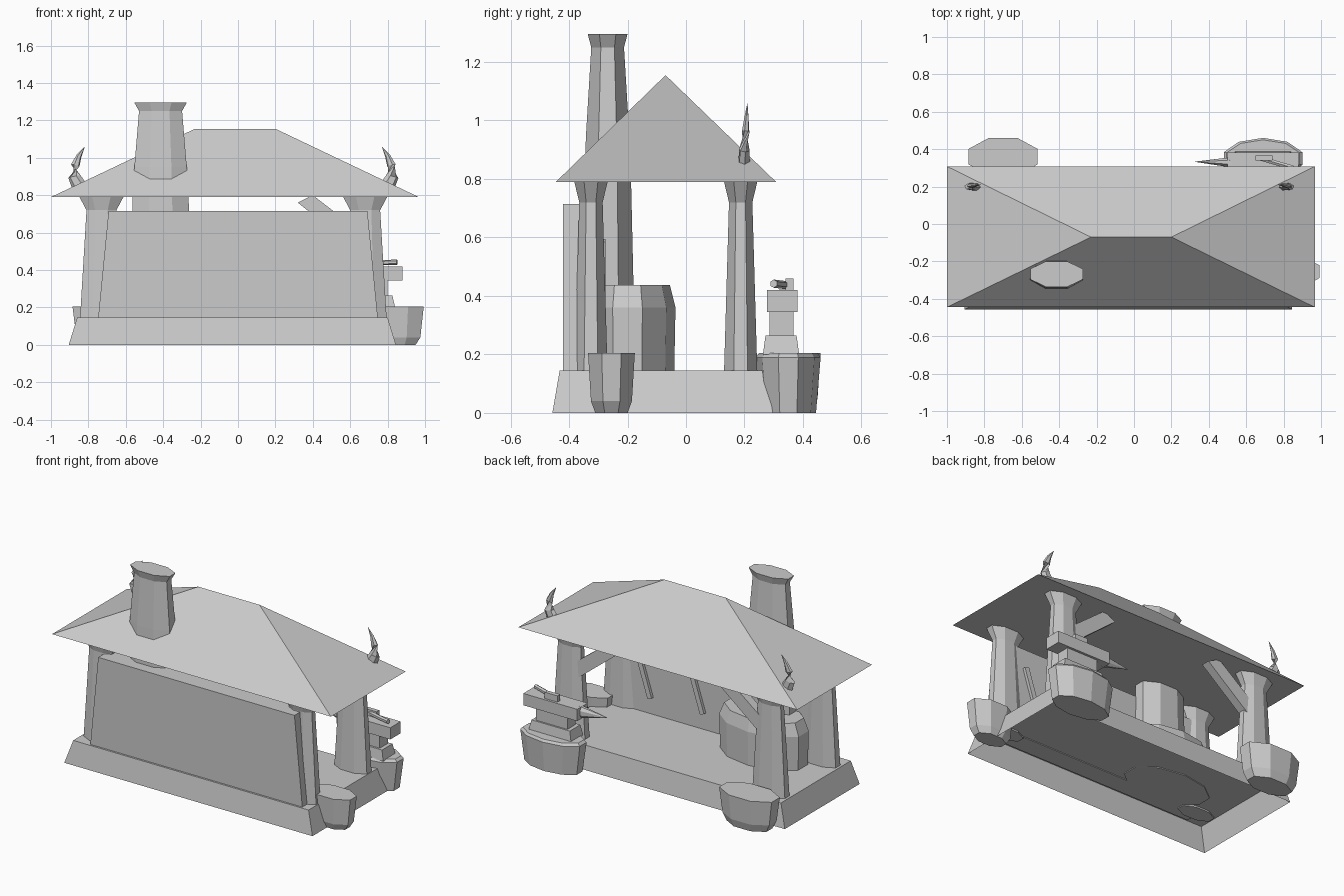
import bpy, bmesh, math
from mathutils import Vector

cube = bpy.data.objects.get("Cube")
if cube:
    bpy.data.objects.remove(cube, do_unlink=True)

grey = bpy.data.materials.new("stone_grey")
grey.use_nodes = True
COLOUR = (0.6, 0.6, 0.6, 1)
grey.diffuse_color = COLOUR
grey.node_tree.nodes["Principled BSDF"].inputs["Base Color"].default_value = COLOUR

MID = -0.025  # mirror line of the building


def finish(name, bm):
    bmesh.ops.recalc_face_normals(bm, faces=bm.faces)
    mesh = bpy.data.meshes.new(name)
    bm.to_mesh(mesh)
    bm.free()
    mesh.materials.append(grey)
    obj = bpy.data.objects.new(name, mesh)
    bpy.context.scene.collection.objects.link(obj)
    return obj


def skin(name, rings, bottom=True):
    """Join rings of points into a capped body."""
    bm = bmesh.new()
    loops = [[bm.verts.new(p) for p in ring] for ring in rings]
    n = len(loops[0])
    for a, b in zip(loops, loops[1:]):
        for i in range(n):
            j = (i + 1) % n
            bm.faces.new((a[i], a[j], b[j], b[i]))
    bm.faces.new(loops[-1])
    if bottom:
        bm.faces.new(loops[0])
    return finish(name, bm)


def loft(name, x, y, levels, sides=8, bottom=True):
    """Upright body; each level is height, half width, half depth."""
    k = 1 / math.cos(math.pi / sides)
    angles = [(i + 0.5) * math.tau / sides for i in range(sides)]
    rings = [[(x + rx * k * math.cos(a), y + ry * k * math.sin(a), z) for a in angles]
             for z, rx, ry in levels]
    return skin(name, rings, bottom)


def tube(name, points, radii, sides=6, flat=1.0):
    """Tapering body along a path, squashed in y by flat."""
    pts = [Vector(p) for p in points]
    rings = []
    for i, (p, r) in enumerate(zip(pts, radii)):
        d = pts[min(i + 1, len(pts) - 1)] - pts[max(i - 1, 0)]
        q = d.to_track_quat('Z', 'Y')
        ring = []
        for s in range(sides):
            a = (s + 0.5) * math.tau / sides
            o = q @ Vector((r * math.cos(a), r * math.sin(a), 0))
            ring.append(p + Vector((o.x, o.y * flat, o.z)))
        rings.append(ring)
    return skin(name, rings)


def box(name, x0, x1, y0, y1, z0, z1):
    hx, hy = (x1 - x0) / 2, (y1 - y0) / 2
    return loft(name, (x0 + x1) / 2, (y0 + y1) / 2, [(z0, hx, hy), (z1, hx, hy)], 4)


# Plinth, open underneath
loft("plinth", -0.03, -0.08, [(0, 0.875, 0.377), (0.145, 0.83, 0.352)], 4, bottom=False)

# Hipped roof with flat underside
bm = bmesh.new()
eave = [bm.verts.new((x, y, 0.79)) for x, y in
        ((-1, -0.445), (0.967, -0.445), (0.967, 0.308), (-1, 0.308))]
left, right = [bm.verts.new((x, -0.07, 1.155)) for x in (-0.23, 0.2)]
a, b, c, d = eave
for face in ((a, b, c, d), (a, b, right, left), (c, d, left, right), (d, a, left), (b, c, right)):
    bm.faces.new(face)
finish("roof", bm)

# Front wall
loft("front_wall", 0, -0.358, [(0.14, 0.748, 0.062), (0.715, 0.692, 0.062)], 4)

# Pillars, braces and roof horns on both sides
for side, label in ((1, "left"), (-1, "right")):
    for y, place in ((-0.325, "front"), (0.187, "back")):
        loft(f"{place}_{label}_pillar", MID + side * 0.705, y,
             [(0.135, 0.115, 0.057), (0.72, 0.08, 0.04), (0.795, 0.12, 0.058)])

    brace = [(0.345, 0.76), (0.425, 0.8), (0.685, 0.6), (0.645, 0.52)]
    skin(f"{label}_brace", [[(MID + side * x, y, z) for x, z in brace] for y in (0.16, 0.215)])

    path = [(0.815, 0.198, 0.83), (0.85, 0.2, 0.9), (0.845, 0.204, 0.96),
            (0.825, 0.207, 1.01), (0.795, 0.21, 1.058)]
    tube(f"{label}_roof_horn", [(MID + side * x, y, z) for x, y, z in path],
         [0.042, 0.034, 0.024, 0.014, 0.001], flat=0.55)

# Chimney and hearth
loft("chimney", -0.414, -0.268,
     [(0.15, 0.16, 0.095), (0.8, 0.15, 0.08), (0.95, 0.14, 0.074),
      (1.25, 0.115, 0.056), (1.295, 0.14, 0.068)])
loft("hearth", -0.41, -0.2,
     [(0.14, 0.275, 0.152), (0.36, 0.28, 0.156), (0.437, 0.25, 0.138)], 10)

# Tool rods leaning on the inside of the wall
for i, x in enumerate((0.12, 0.49)):
    tube(f"wall_rod_{i + 1}", [(x - 0.04, -0.284, 0.25), (x + 0.07, -0.284, 0.59)],
         [0.022, 0.022], sides=4, flat=0.6)

# Buckets
loft("side_bucket", 0.85, -0.255,
     [(0, 0.1, 0.055), (0.04, 0.125, 0.07), (0.205, 0.143, 0.08)])
loft("back_bucket", -0.7, 0.36,
     [(0, 0.14, 0.075), (0.05, 0.165, 0.09), (0.205, 0.185, 0.1)])

# Stump with anvil
loft("anvil_stump", 0.69, 0.35,
     [(0, 0.185, 0.09), (0.19, 0.21, 0.105), (0.205, 0.195, 0.095)], 10)
loft("anvil_foot", 0.69, 0.325, [(0.2, 0.15, 0.062), (0.265, 0.135, 0.053)], 4)
box("anvil_waist", 0.58, 0.8, 0.285, 0.367, 0.26, 0.35)
box("anvil_top", 0.5, 0.88, 0.277, 0.382, 0.345, 0.42)
tube("anvil_horn", [(0.52, 0.33, 0.383), (0.325, 0.333, 0.395)], [0.042, 0.001], 8, 0.7)

# Hammer lying on the anvil
box("hammer_head", 0.65, 0.74, 0.34, 0.367, 0.42, 0.46)
tube("hammer_handle", [(0.68, 0.35, 0.436), (0.85, 0.3, 0.442)], [0.014, 0.014])
